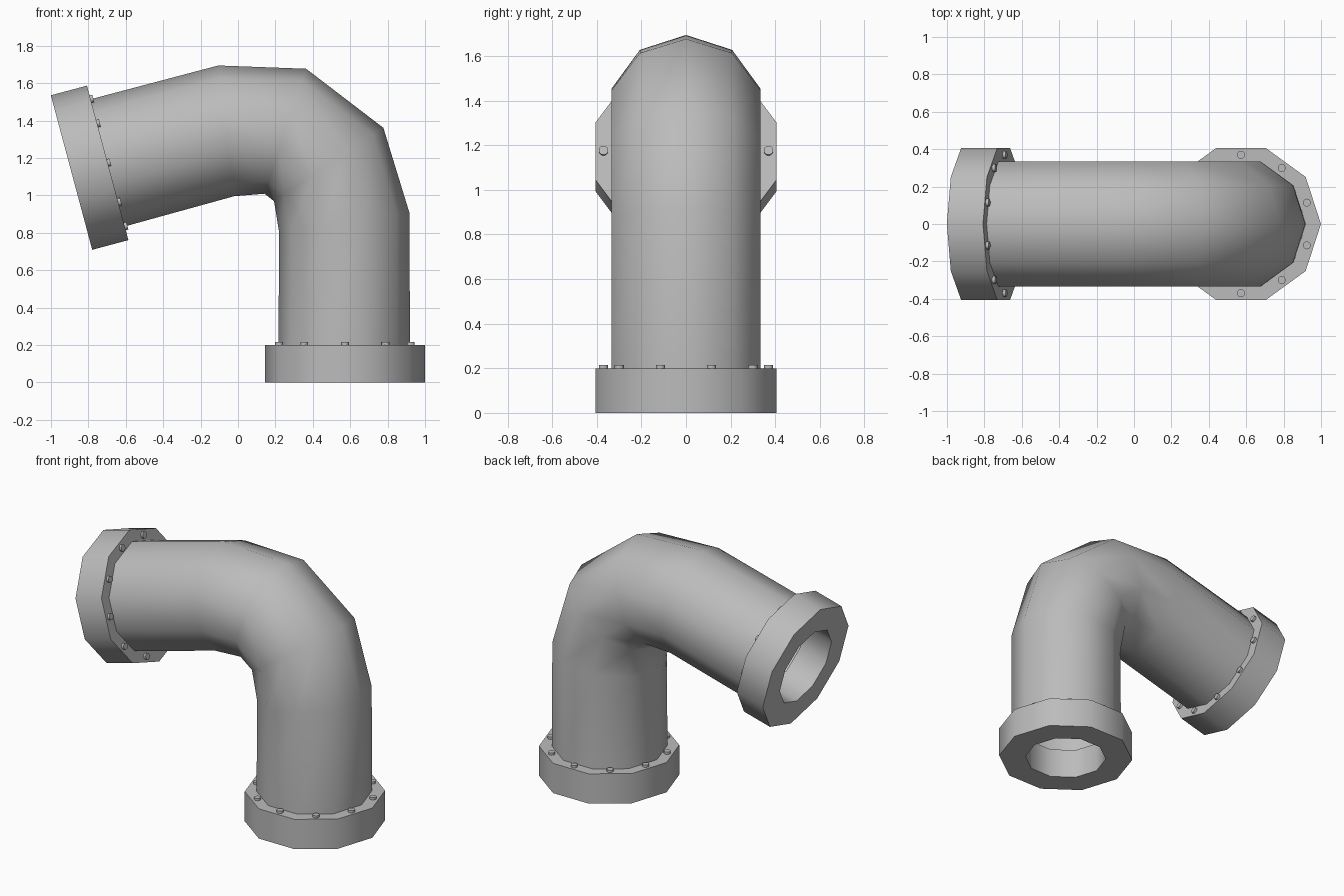
import bpy, bmesh
from math import sin, cos, pi, radians
from mathutils import Matrix, Vector

cube = bpy.data.objects.get("Cube")
if cube:
    bpy.data.objects.remove(cube, do_unlink=True)

SIDES = 10
PIPE_R, FLANGE_R, BORE_R, BOLT_RING_R = 0.352, 0.4275, 0.258, 0.37
FLANGE_H = 0.2

grey = bpy.data.materials.new("grey_metal")
grey.use_nodes = True
grey.diffuse_color = (0.5, 0.5, 0.5, 1)
grey.node_tree.nodes["Principled BSDF"].inputs["Base Color"].default_value = (0.5, 0.5, 0.5, 1)


def finish(name, bm, matrix=Matrix(), angle=45):
    """Turn a bmesh into a smooth-shaded object."""
    bmesh.ops.recalc_face_normals(bm, faces=bm.faces)
    mesh = bpy.data.meshes.new(name)
    bm.to_mesh(mesh)
    bm.free()
    mesh.materials.append(grey)
    obj = bpy.data.objects.new(name, mesh)
    bpy.context.collection.objects.link(obj)
    obj.matrix_world = matrix
    bpy.ops.object.select_all(action="DESELECT")
    obj.select_set(True)
    bpy.context.view_layer.objects.active = obj
    bpy.ops.object.shade_smooth_by_angle(angle=radians(angle))
    return obj


def ring(bm, centre, across, radius):
    """One polygon ring spanned by the given direction and y."""
    side = Vector((0, 1, 0))
    return [bm.verts.new(centre + radius * (across * cos(t) + side * sin(t)))
            for t in (2 * pi * i / SIDES for i in range(SIDES))]


def bridge(bm, a, b):
    for i in range(SIDES):
        j = (i + 1) % SIDES
        bm.faces.new((a[i], a[j], b[j], b[i]))


# Bent pipe: centre x, centre z and tilt of each section
sections = [(0.568, 0.2, 0), (0.568, 0.855, 8.9), (0.485, 1.165, 33.9),
            (0.253, 1.343, 71.6), (-0.063, 1.345, 96.9), (-0.697, 1.174, 105)]
bm = bmesh.new()
rings = [ring(bm, Vector((x, 0, z)), Vector((cos(radians(a)), 0, sin(radians(a)))), PIPE_R)
         for x, z, a in sections]
for a, b in zip(rings, rings[1:]):
    bridge(bm, a, b)
finish("bent_pipe", bm, angle=60)


def build_end(prefix, matrix):
    # Flange: a thick collar with a bore
    bm = bmesh.new()
    profile = [(BORE_R, FLANGE_H), (BORE_R, 0), (FLANGE_R, 0), (FLANGE_R, FLANGE_H)]
    loops = [ring(bm, Vector((0, 0, z)), Vector((1, 0, 0)), r) for r, z in profile]
    for i in range(4):
        bridge(bm, loops[i], loops[(i + 1) % 4])
    finish(prefix + "_flange", bm, matrix)

    # Bolt heads: one at the middle of each side
    bm = bmesh.new()
    for i in range(SIDES):
        t = 2 * pi * (i + 0.5) / SIDES
        place = Matrix.Translation((BOLT_RING_R * cos(t), BOLT_RING_R * sin(t), FLANGE_H))
        bmesh.ops.create_cone(bm, cap_ends=True, segments=12, radius1=0.021,
                              radius2=0.021, depth=0.03, matrix=place)
    finish(prefix + "_bolts", bm, matrix)


build_end("lower", Matrix.Translation((0.572, 0, 0)))
build_end("upper", Matrix.Translation((-0.89, 0, 1.122)) @ Matrix.Rotation(radians(75), 4, "Y"))
